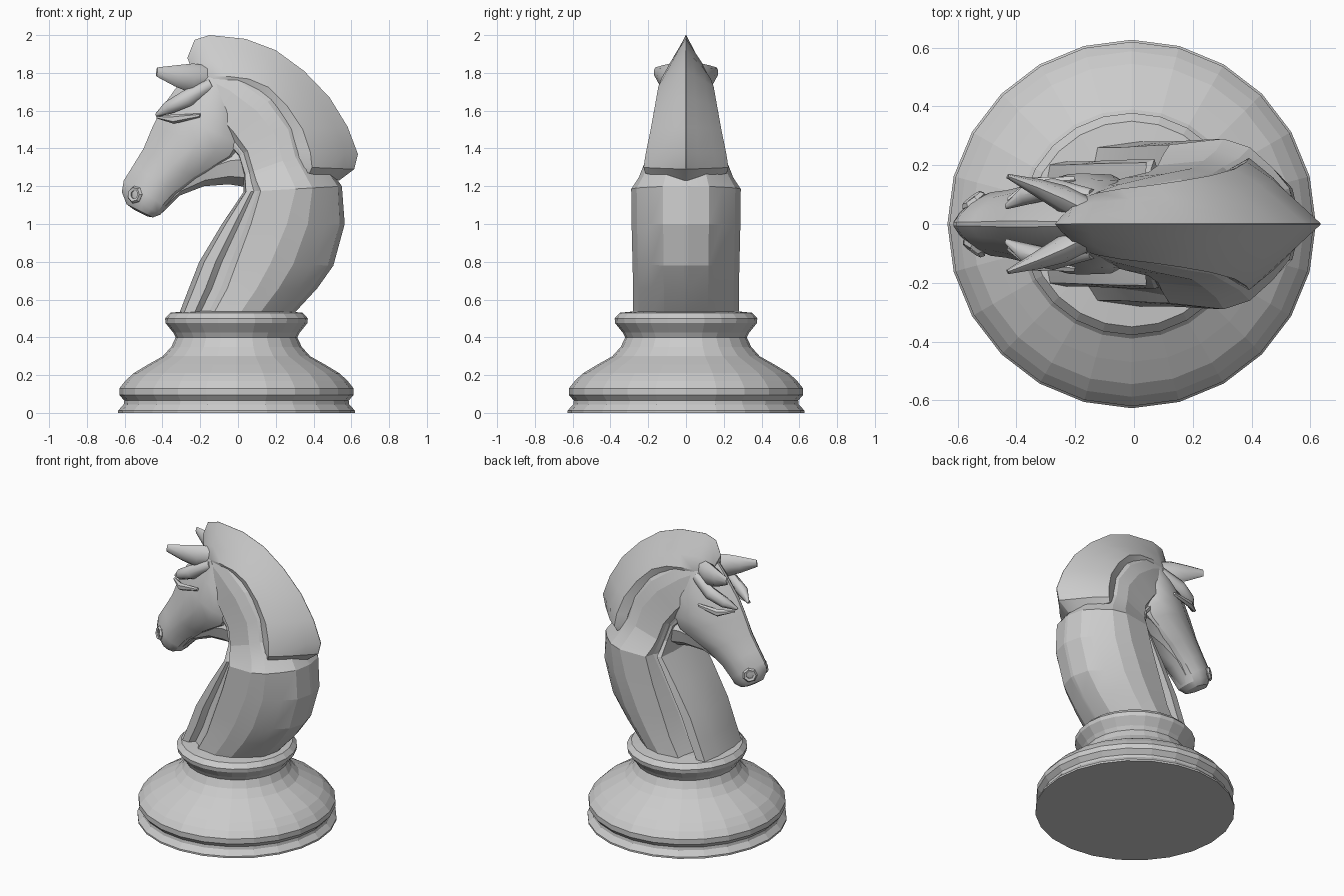
import bpy, bmesh, math
from mathutils import Vector

if "Cube" in bpy.data.objects:
    bpy.data.objects.remove(bpy.data.objects["Cube"])

stone = bpy.data.materials.new("light_grey_stone")
stone.use_nodes = True
GREY = (0.6, 0.6, 0.6, 1)
stone.diffuse_color = GREY
stone.node_tree.nodes["Principled BSDF"].inputs["Base Color"].default_value = GREY


def loft(name, rings, smooth=None):
    """Skin a list of closed rings and cap both ends."""
    bm = bmesh.new()
    loops = [[bm.verts.new(p) for p in ring] for ring in rings]
    n = len(loops[0])
    for a, b in zip(loops, loops[1:]):
        for i in range(n):
            j = (i + 1) % n
            bm.faces.new((a[i], a[j], b[j], b[i]))
    bm.faces.new(loops[0])
    bm.faces.new(loops[-1])
    bmesh.ops.recalc_face_normals(bm, faces=bm.faces)
    mesh = bpy.data.meshes.new(name)
    bm.to_mesh(mesh)
    bm.free()
    mesh.materials.append(stone)
    obj = bpy.data.objects.new(name, mesh)
    bpy.context.collection.objects.link(obj)
    if smooth:
        bpy.ops.object.select_all(action='DESELECT')
        obj.select_set(True)
        bpy.context.view_layer.objects.active = obj
        bpy.ops.object.shade_smooth_by_angle(angle=math.radians(smooth))
    return obj


def section(front, back, w, half, other=None):
    """Ring in the plane from front to back; half holds (depth, width) fractions."""
    def side(shape, sign):
        return [(front[0] + (back[0] - front[0]) * t, sign * w * s,
                 front[1] + (back[1] - front[1]) * t) for t, s in shape]
    return side(half, -1) + side(other or half, 1)[::-1]


# Turned base
profile = [(.627, 0), (.627, .012), (.597, .045), (.594, .065), (.62, .095), (.62, .13),
           (.588, .17), (.545, .21), (.47, .255), (.39, .3), (.345, .35), (.322, .4),
           (.335, .425), (.375, .475), (.378, .5), (.35, .53), (.25, .54)]
loft("turned_base", [[(r * math.cos(a * math.tau / 24) - .008, r * math.sin(a * math.tau / 24), z)
                      for a in range(24)] for r, z in profile])

# Neck: chest plate, groove and shoulder, the groove being deeper on the left flank
neck = [((-.31, .53), (.30, .53), .28, 1), ((-.26, .66), (.42, .66), .28, 1),
        ((-.205, .8), (.505, .78), .283, .9), ((-.085, 1.0), (.565, 1.0), .288, .7),
        ((.03, 1.17), (.55, 1.2), .29, .4), ((.03, 1.22), (.5, 1.27), .25, .25),
        ((.03, 1.26), (.42, 1.4), .215, .2), ((0, 1.36), (.38, 1.56), .19, .2),
        ((-.08, 1.45), (.26, 1.73), .17, .3), ((-.19, 1.55), (.08, 1.85), .135, .5),
        ((-.25, 1.66), (-.12, 1.88), .09, 1)]


def flank(g, depth):
    front = [(0, .3), (.04, .72), (.13, .76), (.18, .8 - depth * g),
             (.25, .88 - depth * .8 * g), (.3, .93)]
    return [(t * (.3 + .7 * g), s) for t, s in front] + [
        (.53, 1), (.7, .9), (.85, .66), (.96, .42), (1, .04)]


loft("neck", [section(f, b, w, flank(g, .14), flank(g, .5)) for f, b, w, g in neck], 12)

# Mane: a sharp crest that overhangs the back of the neck
mane = [((.37, 1.27), (.535, 1.23), .215), ((.38, 1.3), (.615, 1.29), .225),
        ((.37, 1.38), (.635, 1.37), .212), ((.33, 1.5), (.58, 1.515), .187),
        ((.25, 1.62), (.485, 1.67), .165), ((.15, 1.72), (.35, 1.81), .147),
        ((.05, 1.76), (.2, 1.92), .132), ((-.05, 1.77), (.04, 1.98), .12),
        ((-.13, 1.77), (-.15, 2.0), .105), ((-.2, 1.76), (-.23, 1.975), .08),
        ((-.22, 1.75), (-.268, 1.88), .05)]
crest = [(-.2, .85), (.05, 1), (.4, .7), (.75, .3), (1, .01)]
loft("mane", [section(b, r, w, crest) for b, r, w in mane], 35)

# Head: poll, brow, cheek, muzzle and lips
head = [((-.22, 1.86), (-.03, 1.66), .11), ((-.3, 1.76), (.02, 1.53), .15),
        ((-.4, 1.62), (.03, 1.41), .172), ((-.45, 1.52), (-.01, 1.345), .17),
        ((-.5, 1.4), (-.21, 1.235), .135), ((-.555, 1.31), (-.32, 1.155), .115),
        ((-.605, 1.23), (-.38, 1.09), .108), ((-.615, 1.17), (-.41, 1.05), .1),
        ((-.59, 1.105), (-.45, 1.035), .075), ((-.55, 1.075), (-.48, 1.04), .04)]
skull = [(0, .06), (.1, .38), (.3, .78), (.52, 1), (.75, .98), (.92, .75), (1, .35)]
loft("head", [section(f, b, w, skull) for f, b, w in head], 30)

# Throat web between the jaw and the neck
throat = [((-.42, 1.13), (-.4, 1.06), .06), ((-.27, 1.27), (-.31, 1.15), .075),
          ((-.15, 1.36), (-.18, 1.2), .09), ((-.03, 1.42), (-.05, 1.21), .12),
          ((.12, 1.45), (.08, 1.19), .15)]
loft("throat", [section(f, b, w, [(0, .6), (.4, 1), (.8, .8), (1, .3)])
                for f, b, w in throat], 30)


def tube(name, stations, sides=8):
    """Loft of upright ellipses: (centre, tall radius, thin radius)."""
    axis = (Vector(stations[-1][0]) - Vector(stations[0][0])).normalized()
    thin = axis.cross(Vector((0, 0, 1))).normalized()
    tall = thin.cross(axis)
    turns = [i * math.tau / sides for i in range(sides)]
    return loft(name, [[Vector(c) + tall * (a * math.cos(t)) + thin * (b * math.sin(t))
                        for t in turns] for c, a, b in stations], 50)


for side, y in (("right", -1), ("left", 1)):
    # Leaf-shaped ears swept forward and outward
    tube(side + "_ear", [((-.17, y * .05, 1.775), .065, .045), ((-.245, y * .088, 1.772), .078, .045),
                         ((-.33, y * .125, 1.785), .056, .03),
                         ((-.43, y * .163, 1.805), .024, .008)])
    # Brow ridge above the eye
    tube(side + "_brow", [((-.435, y * .06, 1.575), .008, .01), ((-.37, y * .1, 1.615), .035, .035),
                          ((-.27, y * .122, 1.665), .045, .035),
                          ((-.14, y * .1, 1.74), .03, .02)])
    # Lower eyelid
    tube(side + "_eyelid", [((-.43, y * .08, 1.565), .006, .01), ((-.34, y * .142, 1.555), .025, .02),
                            ((-.2, y * .15, 1.575), .01, .014)], 6)
    # Low nostril rim set into the muzzle
    bpy.ops.mesh.primitive_torus_add(major_segments=7, minor_segments=5, major_radius=.034,
                                     minor_radius=.014, location=(-.545, y * .08, 1.155))
    rim = bpy.context.object
    rim.name = side + "_nostril"
    rim.rotation_euler = Vector((-.75, y, .15)).to_track_quat('Z', 'Y').to_euler()
    rim.data.materials.append(stone)
